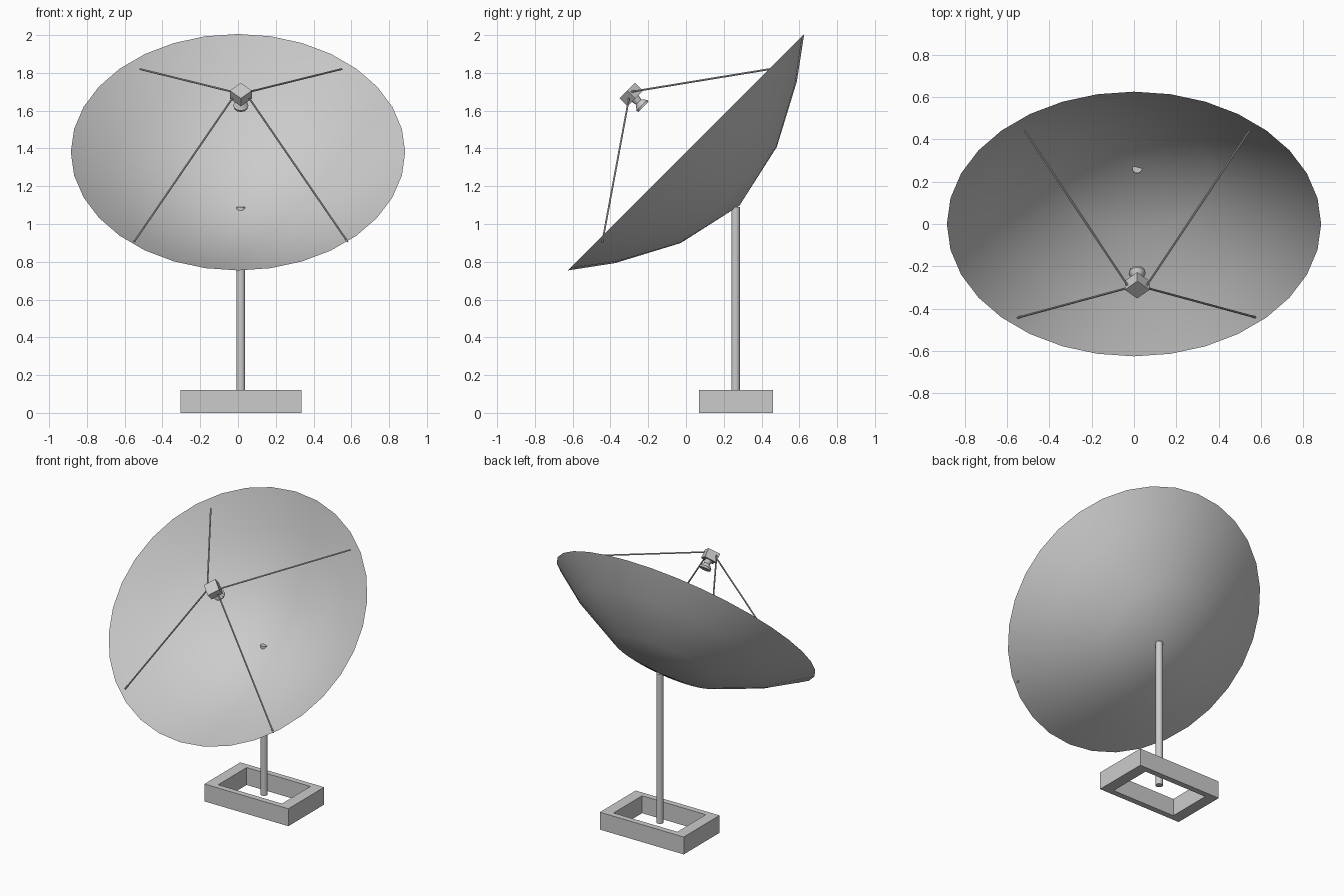
import bpy, bmesh, math
from mathutils import Vector, Matrix

if "Cube" in bpy.data.objects:
    bpy.data.objects.remove(bpy.data.objects["Cube"])

grey = bpy.data.materials.new("light_grey")
grey.use_nodes = True
grey.diffuse_color = (0.6, 0.6, 0.6, 1)
grey.node_tree.nodes["Principled BSDF"].inputs["Base Color"].default_value = (0.6, 0.6, 0.6, 1)

MID = 0.015                                   # x of the mast, base and feed
TILT = Matrix.Rotation(math.radians(45), 4, 'X')  # local z looks forward and up


def finish(name, bm, matrix=Matrix(), smooth=None):
    mesh = bpy.data.meshes.new(name)
    bm.to_mesh(mesh)
    bm.free()
    mesh.transform(matrix)
    obj = bpy.data.objects.new(name, mesh)
    bpy.context.collection.objects.link(obj)
    mesh.materials.append(grey)
    if smooth:
        bpy.ops.object.select_all(action='DESELECT')
        obj.select_set(True)
        bpy.context.view_layer.objects.active = obj
        bpy.ops.object.shade_smooth_by_angle(angle=math.radians(smooth))
    return obj


def lathe(name, profile, sides, matrix, smooth):
    """Spin (radius, height) points about local z."""
    bm = bmesh.new()
    verts = [bm.verts.new((r, 0, z)) for r, z in profile]
    edges = [bm.edges.new(pair) for pair in zip(verts, verts[1:])]
    bmesh.ops.spin(bm, geom=verts + edges, cent=(0, 0, 0), axis=(0, 0, 1),
                   angle=math.tau, steps=sides, use_duplicate=False)
    bmesh.ops.remove_doubles(bm, verts=bm.verts, dist=0.0005)
    bmesh.ops.recalc_face_normals(bm, faces=bm.faces)
    return finish(name, bm, matrix, smooth)


def rod(name, start, end, radius, sides):
    start, end = Vector(start), Vector(end)
    axis = end - start
    bm = bmesh.new()
    bmesh.ops.create_cone(bm, cap_ends=True, segments=sides, radius1=radius,
                          radius2=radius, depth=axis.length)
    turn = axis.to_track_quat('Z', 'Y').to_matrix().to_4x4()
    return finish(name, bm, Matrix.Translation((start + end) / 2) @ turn, 40)


# Reflector dish: a thin open bowl
dish = lathe("dish", [(0, -0.40), (0.36, -0.32), (0.68, -0.15), (0.885, 0)], 32,
             Matrix.Translation((0, 0, 1.38)) @ TILT, 60)
# Inside of the bowl faces outward
if dish.data.polygons[0].normal.z < 0:
    dish.data.flip_normals()

# Mast
rod("mast", (MID, 0.263, 0.06), (MID, 0.263, 1.09), 0.023, 16)

# Rectangular base frame with an open middle
bm = bmesh.new()
corners = [(-1, -1), (1, -1), (1, 1), (-1, 1)]
rings = [[bm.verts.new((sx * hx, sy * hy, z)) for sx, sy in corners]
         for hx, hy, z in [(0.32, 0.195, 0), (0.32, 0.195, 0.12),
                           (0.243, 0.155, 0.12), (0.243, 0.155, 0)]]
for k in range(4):
    a, b = rings[k], rings[(k + 1) % 4]
    for i in range(4):
        j = (i + 1) % 4
        bm.faces.new((a[i], a[j], b[j], b[i]))
finish("base_frame", bm, Matrix.Translation((MID, 0.265, 0)))

# Receiver box, turned corner-on to the dish axis
FEED = Matrix.Translation((MID, -0.29, 1.685)) @ TILT
bm = bmesh.new()
bmesh.ops.create_cube(bm, size=1)
bmesh.ops.scale(bm, vec=(0.082, 0.082, 0.06), verts=bm.verts)
finish("receiver_box", bm, FEED @ Matrix.Rotation(math.radians(45), 4, 'Z'))

# Flared horn facing the dish
lathe("feed_horn", [(0, -0.03), (0.025, -0.03), (0.02, -0.055), (0.04, -0.08),
                    (0.038, -0.092), (0, -0.092)], 12, FEED, 35)

# Four struts, mirrored left and right
for side, s in (("left", 1), ("right", -1)):
    rod("upper_strut_" + side, (MID + s * 0.533, 0.443, 1.82),
        (MID + s * 0.045, -0.29, 1.70), 0.005, 8)
    rod("lower_strut_" + side, (MID + s * 0.566, -0.443, 0.905),
        (MID + s * 0.045, -0.302, 1.665), 0.005, 8)
